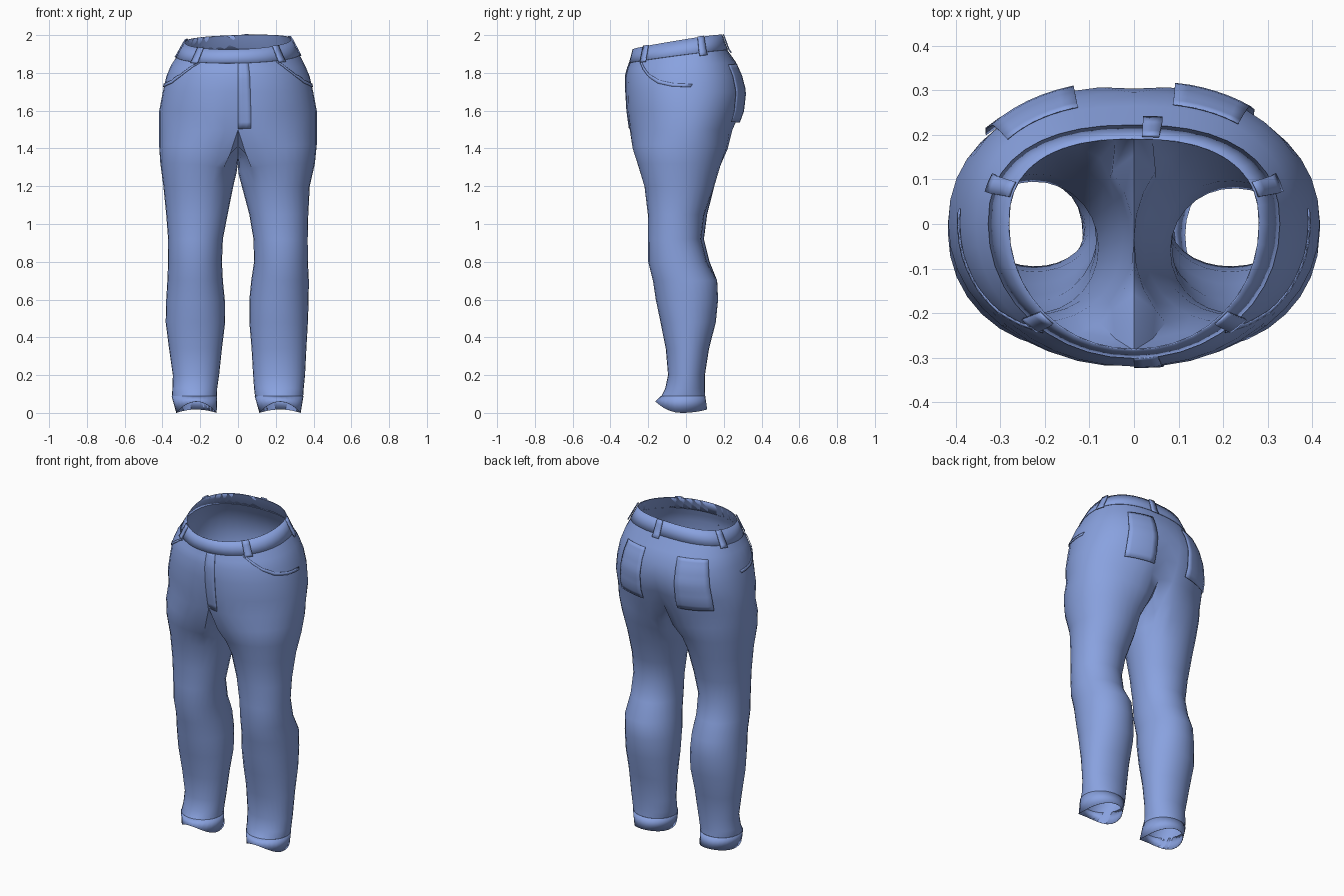
import bpy, bmesh, math
from mathutils import Vector

if "Cube" in bpy.data.objects:
    bpy.data.objects.remove(bpy.data.objects["Cube"])

denim = bpy.data.materials.new("denim_blue")
denim.diffuse_color = (0.25, 0.36, 0.74, 1)
denim.use_nodes = True
denim.node_tree.nodes["Principled BSDF"].inputs["Base Color"].default_value = denim.diffuse_color

# Hip rows: height, half width, front y, back y, tilt, cleft depth, roll
HIP = [(1.50, .418, -.308, .258, .00, .040, .0), (1.60, .417, -.320, .298, .00, .025, .0),
       (1.70, .398, -.323, .312, .00, .008, .0), (1.78, .380, -.320, .295, .00, .0, .0),
       (1.84, .355, -.310, .265, .06, .0, .0), (1.89, .325, -.299, .220, .13, .0, .02),
       (1.969, .280, -.280, .190, .16, .0, .03)]
# Leg rows: height, left outer/inner x, right outer/inner x, front y, back y
LEG = [(1.42, .418, .000, .416, .000, -.275, .200), (1.32, .410, .008, .405, .002, -.250, .175),
       (1.20, .395, .025, .380, .020, -.220, .150), (1.05, .380, .055, .372, .060, -.202, .112),
       (.92, .370, .080, .369, .082, -.200, .095), (.80, .370, .085, .370, .085, -.200, .125),
       (.70, .374, .080, .375, .070, -.175, .165), (.60, .380, .070, .374, .060, -.160, .170),
       (.48, .383, .068, .370, .060, -.135, .158), (.34, .365, .085, .362, .072, -.107, .122),
       (.20, .345, .100, .355, .080, -.095, .100), (.13, .347, .110, .348, .085, -.110, .100),
       (.09, .350, .112, .345, .090, -.130, .100), (.02, .325, .115, .330, .115, -.160, .110)]
OUTER, INNER = 21, 7
RING = OUTER + INNER


def spow(v, n):
    return math.copysign(abs(v) ** (2 / n), v) if abs(v) > 1e-6 else 0.0


def hip(a, v):
    """Point on the hip surface at angle a (degrees) and fractional row v."""
    v = min(max(v, 0), len(HIP) - 1)
    i = min(int(v), len(HIP) - 2)
    z, hw, yf, yb, tilt, cleft, roll = [p + (q - p) * (v - i) for p, q in zip(HIP[i], HIP[i + 1])]
    c, s = math.cos(math.radians(a)), math.sin(math.radians(a))
    n = 2.15 + .05 * v if s > 0 else 2.05
    x, y = hw * spow(c, n), (yb if s > 0 else -yf) * spow(s, n)
    dip = cleft * math.exp(-(x / .06) ** 2)
    y -= dip if s > 0 else -dip * .6
    return Vector((x, y, z + tilt * y + roll * x))


def leg(side, row, k, grow=0.0):
    """Point k of a leg ring; side is -1 or 1."""
    z, ol, il, orr, ir, yf, yb = LEG[row]
    o, i = (orr, ir) if side > 0 else (ol, il)
    if side > 0 and 3 <= row <= 5:
        yb -= .015
    deg = -126 + 12.6 * k if k < OUTER else 126 + 13.5 * (k - OUTER + 1)
    c, s = math.cos(math.radians(deg)), math.sin(math.radians(deg))
    n = 2.05
    x = (o + i) / 2 + ((o - i) / 2 + grow) * spow(c, n)
    y = (yf + yb) / 2 + ((yb - yf) / 2 + grow) * spow(s, n)
    if row < 2 and k < OUTER:  # ease the thigh into the hip outline
        h, f = hip(-90 + 9 * k, 0), (.5, .15)[row]
        x, y = x + (h.x - x) * f, y + (h.y - y) * f
    w = ((1 - c) / 2) ** 3
    z -= (.10, .05)[row] * w if row < 2 else 0
    if row == len(LEG) - 1:  # wavy hem, raised at the instep
        z = .06 * s * s if s < 0 else .018 * s * s
    return Vector((side * x, y, z))


def finish(bm, name, solid=0.0):
    bm.normal_update()
    top = max(f.calc_center_median().z for f in bm.faces)
    out = 0
    for f in bm.faces:
        c = f.calc_center_median()
        if c.z > 1.55 or top < 1:
            mid = 0 if top > 1 else math.copysign(.22, c.x)
            out += f.normal.x * (c.x - mid) + f.normal.y * c.y
    if out < 0:
        bmesh.ops.reverse_faces(bm, faces=bm.faces[:])
    me = bpy.data.meshes.new(name)
    bm.to_mesh(me)
    bm.free()
    me.materials.append(denim)
    ob = bpy.data.objects.new(name, me)
    bpy.context.collection.objects.link(ob)
    if solid:
        m = ob.modifiers.new("thickness", "SOLIDIFY")
        m.thickness, m.offset = solid, -1
    bpy.ops.object.select_all(action="DESELECT")
    ob.select_set(True)
    bpy.context.view_layer.objects.active = ob
    bpy.ops.object.shade_smooth_by_angle(angle=math.radians(45))
    return ob


def skin(bm, rows, closed):
    """Join rows of points with quads."""
    vs = [[bm.verts.new(p) for p in r] for r in rows]
    n = len(rows[0])
    for a, b in zip(vs, vs[1:]):
        for k in range(n if closed else n - 1):
            q = (k + 1) % n
            bm.faces.new((a[k], a[q], b[q], b[k]))


# Trousers body: hips, crotch seam and both legs in one shell
bm = bmesh.new()
front, back = hip(-90, 0), hip(90, 0)
for side in (-1, 1):
    half = [[hip(90 - side * (180 - 9 * k) if side > 0 else 270 - 9 * k, v) for k in range(OUTER)]
            for v in range(len(HIP))]
    skin(bm, half, False)
    seam = []
    for j in range(1, INNER + 1):
        t = j / (INNER + 1)
        p = back.lerp(front, t)
        p.z -= .155 * math.sin(math.pi * t) ** .6
        seam.append(p)
    rings = [half[0] + seam]
    rings += [[leg(side, r, k) for k in range(RING)] for r in range(len(LEG))]
    skin(bm, rings, True)
bmesh.ops.remove_doubles(bm, verts=bm.verts[:], dist=.0008)
bmesh.ops.recalc_face_normals(bm, faces=bm.faces[:])
finish(bm, "trousers_body")

# Stitched hems
for side, label in ((-1, "left"), (1, "right")):
    bm = bmesh.new()
    skin(bm, [[leg(side, r, k, .002) for k in range(RING)] for r in (-2 + len(LEG), -1 + len(LEG))], True)
    finish(bm, label + "_hem", .002)


def patch(name, func, nu, nv, closed=False, solid=.003):
    """Plate lying on the hips; func(u, w) gives angle, row and lift."""
    bm = bmesh.new()
    rows = []
    for j in range(nv + 1):
        row = []
        for i in range(nu if closed else nu + 1):
            a, v, off = func(i / nu, j / nv)
            va = min(v, 5.9)
            da = hip(a + 1, va) - hip(a - 1, va)
            dv = hip(a, va + .1) - hip(a, va - .1)
            row.append(hip(a, v) + da.cross(dv).normalized() * off)
        rows.append(row)
    skin(bm, rows, closed)
    return finish(bm, name, solid)


# Waistband
patch("waistband", lambda u, w: (360 * u - 90, 5 + w, .003), 40, 2, True)

# Belt loops
for i, (a, h) in enumerate(((85, 3), (19, 5), (161, 5), (-47, 4), (227, 4))):
    patch("belt_loop_%d" % (i + 1),
          lambda u, w: (a + h * (2 * u - 1), 4.7 + 1.3 * w, .012), 2, 4, solid=.006)

# Back pockets, hanging away from the seat at the lower edge
for label, a0, a1 in (("right", 53, 79), ("left", 107, 139)):
    patch(label + "_back_pocket",
          lambda u, w: (a0 + (a1 - a0) * u, .45 + 3.4 * w, .019 - .014 * w), 6, 12)

# Fly flap
patch("fly", lambda u, w: (-90 + 9 * u, .05 + 4.9 * w, .004), 3, 14)

# Curved edges of the front pockets
EDGE = [(-52, 4.9), (-45, 3.9), (-37, 3.1), (-26, 2.65), (-12, 2.45), (4, 2.4)]


def pocket_edge(u, w, mirror):
    s = u * (len(EDGE) - 1)
    i = min(int(s), len(EDGE) - 2)
    a, v = [p + (q - p) * (s - i) for p, q in zip(EDGE[i], EDGE[i + 1])]
    a, v = a + 1.5 * (w - .5), v + .2 * (w - .5)
    return (180 - a if mirror else a), v, .005


for label, mirror in (("right", False), ("left", True)):
    patch(label + "_front_pocket_edge", lambda u, w: pocket_edge(u, w, mirror), 15, 1)
